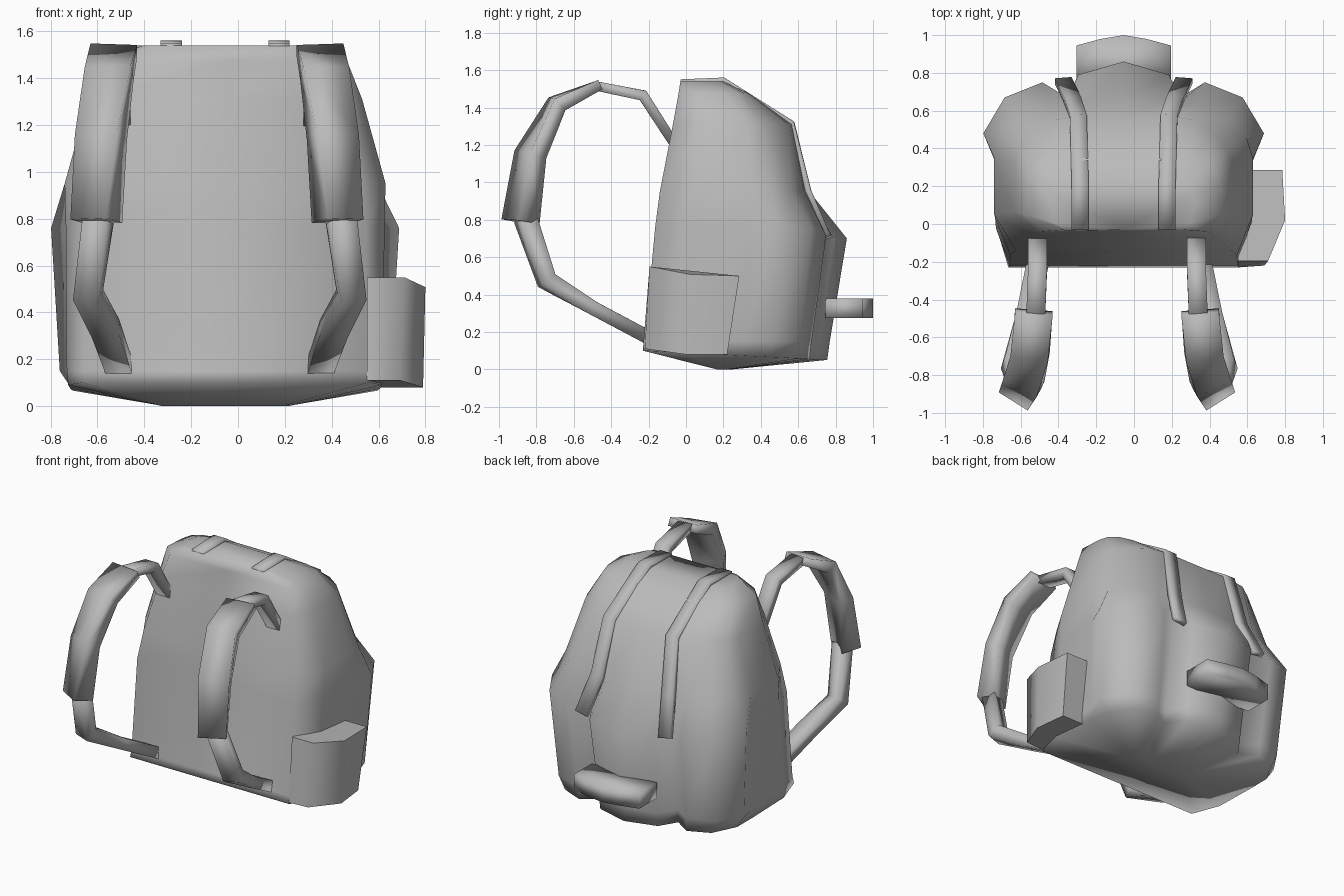
import bpy, bmesh, math
from mathutils import Vector, Matrix

if "Cube" in bpy.data.objects:
    bpy.data.objects.remove(bpy.data.objects["Cube"])

CX = -0.055     # bag centre line
SX = -0.09      # shoulder strap mirror line

grey = bpy.data.materials.new("grey fabric")
grey.diffuse_color = (0.5, 0.5, 0.5, 1)
grey.use_nodes = True
grey.node_tree.nodes["Principled BSDF"].inputs["Base Color"].default_value = grey.diffuse_color


def loft(name, rings, angle=100):
    """Skin a stack of equal closed rings, cap both ends and smooth."""
    bm = bmesh.new()
    rows = [[bm.verts.new(p) for p in r] for r in rings]
    n = len(rows[0])
    for a, b in zip(rows, rows[1:]):
        for i in range(n):
            j = (i + 1) % n
            bm.faces.new((a[i], a[j], b[j], b[i]))
    bm.faces.new(rows[0][::-1])
    bm.faces.new(rows[-1])
    bmesh.ops.recalc_face_normals(bm, faces=bm.faces)
    me = bpy.data.meshes.new(name)
    bm.to_mesh(me)
    bm.free()
    me.materials.append(grey)
    me.shade_smooth()
    me.set_sharp_from_angle(angle=math.radians(angle))
    ob = bpy.data.objects.new(name, me)
    bpy.context.collection.objects.link(ob)
    return ob


def mirrored(half, z):
    """Full ring from a half outline; z may depend on y."""
    zf = z if callable(z) else (lambda y: z)
    right = [(CX + x, y, zf(y)) for x, y in half]
    left = [(CX - x, y, zf(y)) for x, y in half[1:-1]]
    return right + left[::-1]


def strap(name, path, mirror=None):
    """Rectangular band along (x, y, z, width, thickness, twist) points."""
    pts = [Vector(p[:3]) for p in path]
    rings = []
    for i, (c, p) in enumerate(zip(pts, path)):
        ends = [(pts[k + 1] - pts[k]).normalized()
                for k in (i - 1, i) if 0 <= k < len(pts) - 1]
        t = sum(ends, Vector()).normalized()
        side = (Vector((1, 0, 0)) - t * t.x).normalized()
        side = Matrix.Rotation(math.radians(p[5]), 3, t) @ side
        up = t.cross(side)
        a, b = side * p[3] / 2, up * p[4] / 2
        ring = [c - a - b, c + a - b, c + a + b, c - a + b]
        if mirror is not None:
            ring = [Vector((2 * mirror - v.x, v.y, v.z)) for v in ring]
        rings.append(ring)
    return loft(name, rings)


# main bag: corner pockets and centre pocket swell out of the lower rear
base = [(0, -.23), (.61, -.23), (.67, -.03), (.66, .3), (.65, .45),
        (.56, .6), (.41, .66), (.3, .59), (.22, .7), (0, .755)]
pocket = [(0, -.15), (.6, -.165), (.68, .03), (.68, .33), (.743, .48),
          (.63, .67), (.43, .75), (.3, .67), (.24, .79), (0, .86)]
waist = [(0, -.125), (.57, -.14), (.685, .05), (.685, .35), (.65, .46),
         (.56, .56), (.39, .63), (.29, .64), (.2, .65), (0, .66)]
shoulder = [(0, -.06), (.49, -.07), (.585, .07), (.575, .33), (.545, .4),
            (.47, .48), (.37, .55), (.28, .565), (.2, .57), (0, .57)]
crown = [(0, -.035), (.44, -.04), (.52, .05), (.51, .2), (.49, .27),
         (.44, .31), (.35, .335), (.26, .34), (.18, .34), (0, .34)]
top = [(0, -.03), (.31, -.03), (.35, 0), (.38, .1), (.37, .16),
       (.34, .19), (.28, .2), (.19, .2), (.12, .2), (0, .2)]
ridge = [(x * .4, .2 + (y - .2) * .08) for x, y in base]
skirt = [(a + (c - a) * (.6 if a > .5 else .13), b + (d - b) * .13)
         for (a, b), (c, d) in zip(base, pocket)]
loft("bag_body", [
    mirrored(ridge, 0.0),
    mirrored(base, lambda y: .1 - .05 * (y + .23)),
    mirrored(skirt, .15),
    mirrored(pocket, lambda y: .76 - .06 * max(0, min(1, (y - .66) / .12))),
    mirrored(waist, .95),
    mirrored(shoulder, 1.31),
    mirrored(crown, 1.475),
    mirrored(top, 1.54)])

# carry grip on the centre pocket
grip = [(0, .74), (.25, .75), (.25, .945), (.12, .98), (0, 1.0)]
loft("grip", [mirrored(grip, .275), mirrored(grip, .38)])

# side pocket on the right
low = [(.55, -.23), (.69, -.22), (.79, 0), (.765, .22), (.55, .22)]
high = [(.55, -.195), (.71, -.195), (.8, .02), (.785, .285), (.55, .285)]
loft("side_pocket", [
    [(x, y, .08 + .03 * (y < -.1)) for x, y in low],
    [(x, y, .55 - .2 * max(0, min(.25, y + .19))) for x, y in high]], 75)

# compression straps over the lid
band = [(.23, -.03, 1.535), (.23, .2, 1.545), (.24, .565, 1.315),
        (.27, .655, .95), (.32, .76, .71)]
for name, s in (("lid_strap_left", -1), ("lid_strap_right", 1)):
    strap(name, [(CX + s * x, y, z, .09, .032, 0) for x, y, z in band])

# shoulder straps: thin webbing, padded upper part, thin lower webbing
upper = [(-.51, -.04, 1.17, .1, .05, 0), (-.51, -.23, 1.465, .1, .06, 0),
         (-.52, -.48, 1.515, .1, .05, 0)]
pad = [(-.53, -.465, 1.52, .2, .055, 0), (-.55, -.69, 1.42, .2, .085, 8),
       (-.585, -.832, 1.15, .2, .1, 25), (-.605, -.885, .79, .18, .13, 32)]
lower = [(-.595, -.86, .81, .11, .09, 25), (-.64, -.745, .475, .11, .09, 15),
         (-.565, -.5, .33, .12, .075, 0), (-.505, -.18, .16, .11, .075, 0)]
for side, m, ml in (("left", None, None), ("right", SX, SX + .012)):
    strap("upper_webbing_" + side, upper, m)
    strap("shoulder_pad_" + side, pad, m)
    strap("lower_webbing_" + side, lower, ml)
